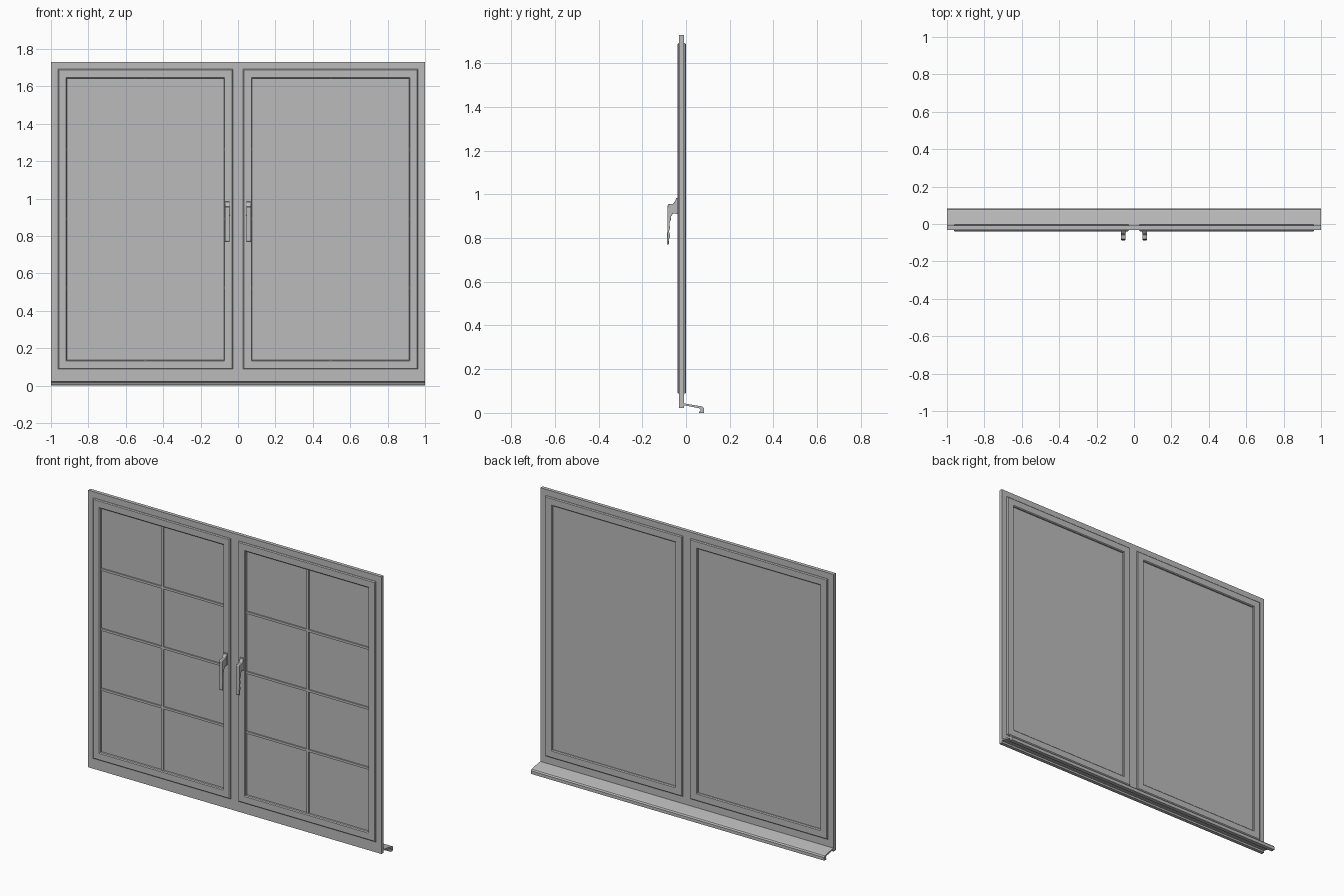
import bpy, bmesh
from mathutils import Vector

cube = bpy.data.objects.get("Cube")
if cube:
    bpy.data.objects.remove(cube, do_unlink=True)

grey = bpy.data.materials.new("window_grey")
grey.use_nodes = True
colour = (0.5, 0.5, 0.5, 1)
grey.diffuse_color = colour
grey.node_tree.nodes["Principled BSDF"].inputs["Base Color"].default_value = colour


def finish(name, bm):
    bmesh.ops.recalc_face_normals(bm, faces=bm.faces)
    mesh = bpy.data.meshes.new(name)
    bm.to_mesh(mesh)
    bm.free()
    mesh.materials.append(grey)
    obj = bpy.data.objects.new(name, mesh)
    bpy.context.collection.objects.link(obj)
    return obj


def box(name, x0, x1, y0, y1, z0, z1):
    bm = bmesh.new()
    bmesh.ops.create_cube(bm, size=1)
    for v in bm.verts:
        v.co = Vector((x0 + (v.co.x + .5) * (x1 - x0),
                       y0 + (v.co.y + .5) * (y1 - y0),
                       z0 + (v.co.z + .5) * (z1 - z0)))
    return finish(name, bm)


def ring(name, x0, x1, z0, z1, profile):
    """Mitred rectangular frame; profile points are (inset, y)."""
    bm = bmesh.new()
    loops = []
    for d, y in profile:
        corners = ((x0 + d, z0 + d), (x1 - d, z0 + d), (x1 - d, z1 - d), (x0 + d, z1 - d))
        loops.append([bm.verts.new((x, y, z)) for x, z in corners])
    for i, a in enumerate(loops):
        b = loops[(i + 1) % len(loops)]
        for k in range(4):
            n = (k + 1) % 4
            bm.faces.new((a[k], a[n], b[n], b[k]))
    return finish(name, bm)


def extrude_x(name, x0, x1, outline):
    """Side outline of (y, z) points extruded along x."""
    bm = bmesh.new()
    face = bm.faces.new([bm.verts.new((x0, y, z)) for y, z in outline])
    new = bmesh.ops.extrude_face_region(bm, geom=[face])["geom"]
    bmesh.ops.translate(bm, vec=(x1 - x0, 0, 0),
                        verts=[v for v in new if isinstance(v, bmesh.types.BMVert)])
    return finish(name, bm)


# Fixed outer frame and central post
FRONT, BACK = -0.031, -0.009
ring("outer_frame", -1, 1, 0.022, 1.73,
     [(0, FRONT), (0.085, FRONT), (0.085, BACK), (0, BACK)])
box("centre_post", -0.05, 0.05, FRONT, BACK, 0.1, 1.65)

# Sloping outside sill with a rounded drip nose
extrude_x("outside_sill", -1, 1, [
    (-0.012, 0.043), (0.0, 0.042), (0.066, 0.031), (0.077, 0.028), (0.083, 0.02),
    (0.083, 0.001), (0.079, 0), (0.06, 0), (0.06, 0.006), (0.066, 0.008),
    (0.066, 0.016), (0.06, 0.021), (0.0, 0.033), (-0.012, 0.034)])

# Chamfered sash cross-section
W, C = 0.049, 0.005
sash_profile = [(0, -0.04 + C), (C, -0.04), (W - C, -0.04), (W, -0.04 + C),
                (W, -C), (W - C, 0), (C, 0), (0, -C)]

# Lever handle side outline with finger grooves on the inner edge
lever = [(-0.04, 0.98), (-0.046, 0.978), (-0.058, 0.957), (-0.08, 0.955), (-0.084, 0.95),
         (-0.085, 0.86), (-0.087, 0.775), (-0.083, 0.768), (-0.079, 0.772), (-0.078, 0.795),
         (-0.073, 0.806), (-0.075, 0.82), (-0.078, 0.832), (-0.073, 0.844), (-0.075, 0.858),
         (-0.076, 0.87), (-0.07, 0.882), (-0.068, 0.9), (-0.06, 0.912), (-0.04, 0.912)]

for side, s in (("right", -1), ("left", 1)):
    x0, x1 = sorted((s * 0.027, s * 0.963))
    ring(side + "_sash", x0, x1, 0.088, 1.692, sash_profile)
    box(side + "_pane", x0 + 0.04, x1 - 0.04, -0.022, -0.012, 0.13, 1.65)

    # Glazing bars
    mid = (x0 + x1) / 2
    box(side + "_upright_bar", mid - 0.007, mid + 0.007, -0.03, -0.02, 0.135, 1.645)
    for i, z in enumerate((0.524, 0.893, 1.263)):
        box(f"{side}_cross_bar_{i + 1}", x0 + 0.045, x1 - 0.045, -0.0295, -0.02,
            z - 0.007, z + 0.007)

    # Handle and its mounting plate
    hx = s * 0.057
    handle = extrude_x(side + "_handle", hx - 0.012, hx + 0.012, lever)
    plate = box(side + "_handle_plate", hx - 0.0135, hx + 0.0135, -0.046, -0.038, 0.91, 0.984)
    for part in (handle, plate):
        bev = part.modifiers.new("soft_edges", "BEVEL")
        bev.width = 0.002
        bev.segments = 2
